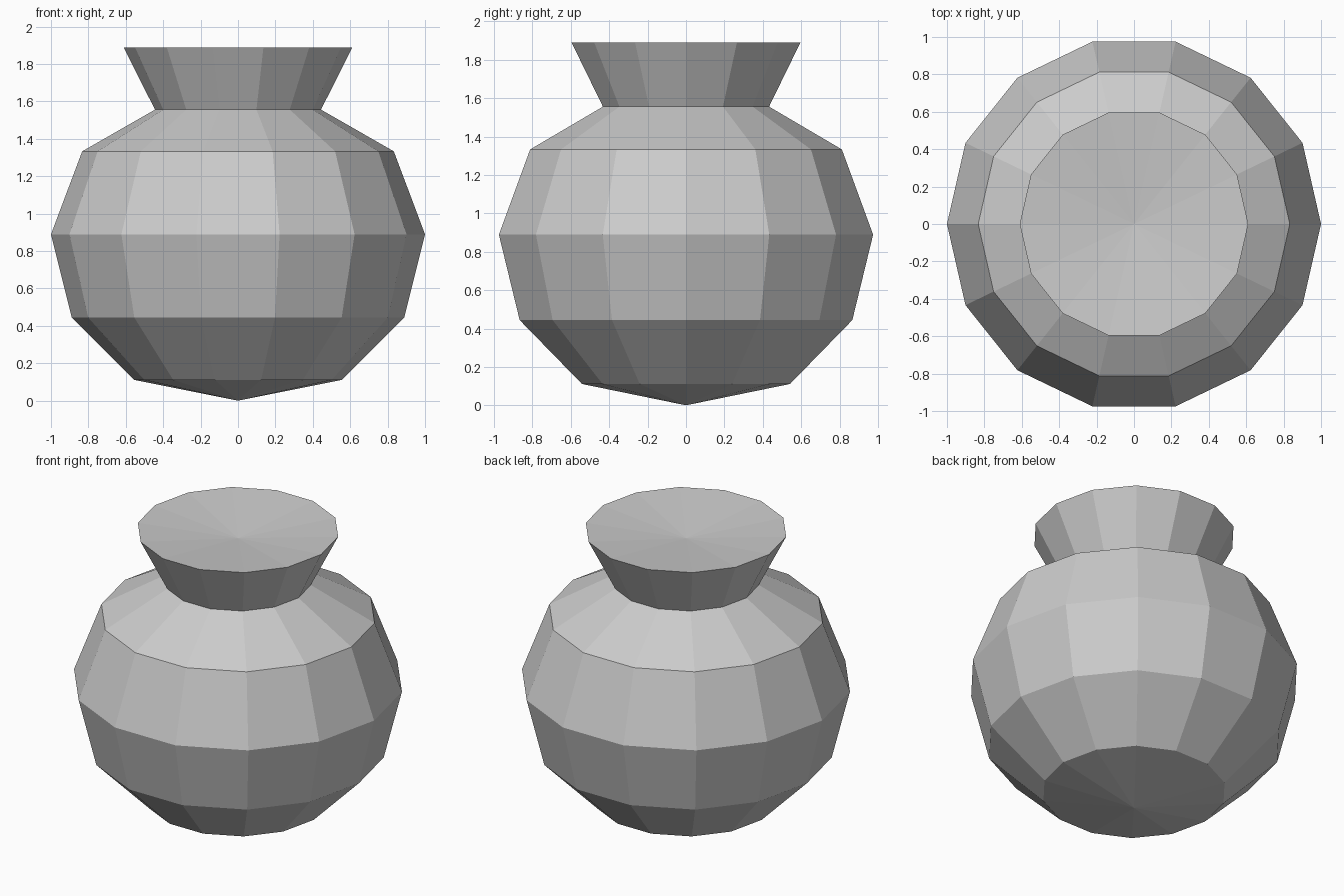
import bpy, bmesh, math

if "Cube" in bpy.data.objects:
    bpy.data.objects.remove(bpy.data.objects["Cube"])

SIDES = 14
# Half profile (radius, z): base point, belly, shoulder, neck, flared rim, dished top
PROFILE = [(0, 0), (0.556, 0.111), (0.889, 0.444), (1.0, 0.889),
           (0.833, 1.333), (0.444, 1.556), (0.611, 1.889), (0, 1.833)]


def lathe(name, profile, sides):
    """Spin a profile that starts and ends on the z axis into a closed solid."""
    bm = bmesh.new()
    bottom = bm.verts.new((0, 0, profile[0][1]))
    top = bm.verts.new((0, 0, profile[-1][1]))
    rings = [[bm.verts.new((r * math.cos(math.tau * i / sides),
                            r * math.sin(math.tau * i / sides), z))
              for i in range(sides)] for r, z in profile[1:-1]]
    for i in range(sides):
        j = (i + 1) % sides
        bm.faces.new((bottom, rings[0][j], rings[0][i]))
        for low, high in zip(rings, rings[1:]):
            bm.faces.new((low[i], low[j], high[j], high[i]))
        bm.faces.new((rings[-1][i], rings[-1][j], top))
    mesh = bpy.data.meshes.new(name)
    bm.to_mesh(mesh)
    bm.free()
    obj = bpy.data.objects.new(name, mesh)
    bpy.context.collection.objects.link(obj)
    return obj


# Faceted round pot with flared mouth
lathe("pot", PROFILE, SIDES)
